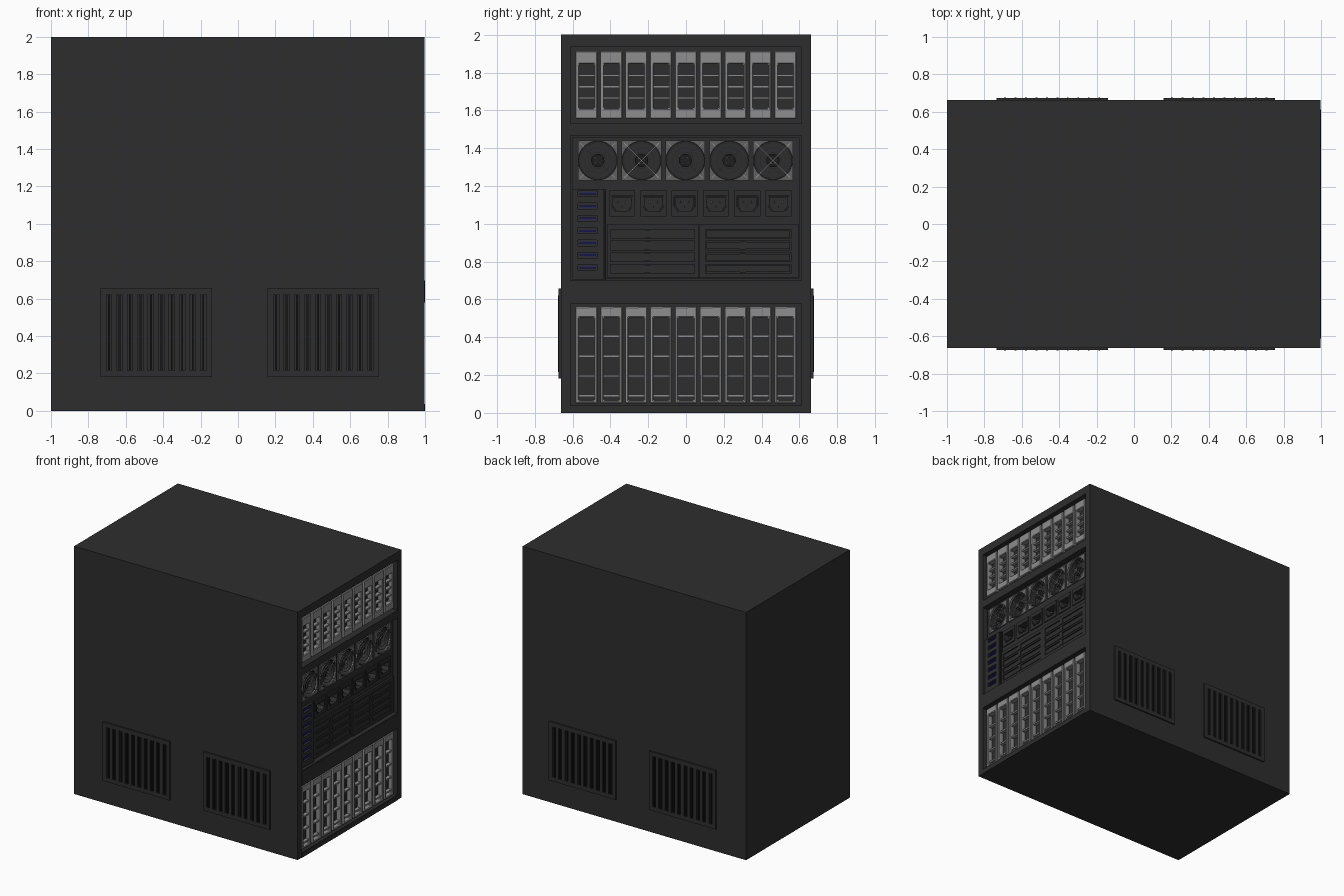
import bpy, bmesh, math
from mathutils import Matrix

if "Cube" in bpy.data.objects:
    bpy.data.objects.remove(bpy.data.objects["Cube"])


def material(name, r, g, b):
    m = bpy.data.materials.new(name)
    m.diffuse_color = (r, g, b, 1)
    m.use_nodes = True
    m.node_tree.nodes["Principled BSDF"].inputs["Base Color"].default_value = m.diffuse_color
    return m


DARK = material("dark_metal", 0.027, 0.027, 0.027)
BLACK = material("black", 0.01, 0.01, 0.01)
SILVER = material("silver", 0.27, 0.27, 0.27)
STEEL = material("steel", 0.12, 0.12, 0.12)
BLUE = material("blue", 0.015, 0.015, 0.5)

# (u, v, w) of a flat profile -> world, w pointing out of the face
RIGHT = Matrix(((0, 0, 1, 0), (1, 0, 0, 0), (0, 1, 0, 0), (0, 0, 0, 1)))
FRONT = Matrix(((1, 0, 0, 0), (0, 0, -1, 0), (0, 1, 0, 0), (0, 0, 0, 1)))


def rect(u0, u1, v0, v1):
    return [(u0, v0), (u1, v0), (u1, v1), (u0, v1)]


def circle(u, v, r, n=32):
    return [(u + r * math.cos(2 * math.pi * i / n), v + r * math.sin(2 * math.pi * i / n)) for i in range(n)]


def plate(name, loops, w0, w1, mat, face=RIGHT):
    """Extrude a filled outline (further loops are holes) from w0 to w1."""
    cu = bpy.data.curves.new(name, 'CURVE')
    cu.dimensions = '2D'
    cu.fill_mode = 'BOTH'
    cu.extrude = (w1 - w0) / 2
    for pts in loops:
        s = cu.splines.new('POLY')
        s.points.add(len(pts) - 1)
        for p, (u, v) in zip(s.points, pts):
            p.co = (u, v, 0, 1)
        s.use_cyclic_u = True
    tmp = bpy.data.objects.new(name + "_curve", cu)
    me = bpy.data.meshes.new_from_object(tmp)
    bpy.data.objects.remove(tmp)
    bpy.data.curves.remove(cu)
    me.transform(face @ Matrix.Translation((0, 0, (w0 + w1) / 2)))
    bm = bmesh.new()
    bm.from_mesh(me)
    bmesh.ops.remove_doubles(bm, verts=bm.verts, dist=1e-5)
    bmesh.ops.recalc_face_normals(bm, faces=bm.faces)
    for f in bm.faces:
        f.smooth = False
    bm.to_mesh(me)
    bm.free()
    me.materials.clear()
    me.materials.append(mat)
    ob = bpy.data.objects.new(name, me)
    bpy.context.collection.objects.link(ob)
    return ob


def array(ob, n, dy=0.0, dz=0.0):
    m = ob.modifiers.new("repeat", 'ARRAY')
    m.count = n
    m.use_relative_offset = False
    m.use_constant_offset = True
    m.constant_offset_displace = (0, dy, dz)
    return ob


# cabinet core and face frame with three bays
W, FLOOR, FACE = 0.662, 0.90, 0.996
plate("cabinet", [rect(-W, W, 0, 2)], -1, FLOOR, DARK)
bays = [(0.04, 0.577), (0.70, 1.468), (1.53, 1.935)]
plate("face_frame", [rect(-W, W, 0, 2)] + [rect(-0.612, 0.612, a, b) for a, b in bays], FLOOR, FACE, DARK)
plate("middle_crossbar", [rect(-0.612, 0.612, 0.58, 0.697)], FACE - 0.01, 1.0, DARK)
plate("base_crossbar", [rect(-0.612, 0.612, 0.0, 0.037)], FACE - 0.01, 1.0, DARK)

# drive sleds: nine per row, open windows with crossbars
PITCH, Y0 = 0.1315, -0.526


def sled_row(name, z0, z1, win0, win1, bars):
    frame = plate(name + "_sled", [rect(Y0 - 0.058, Y0 + 0.058, z0, z1),
                                   rect(Y0 - 0.041, Y0 + 0.041, win0, win1)], 0.93, 0.984, SILVER)
    b = frame.modifiers.new("bevel", 'BEVEL')
    b.width, b.segments, b.limit_method = 0.005, 1, 'ANGLE'
    array(frame, 9, PITCH)
    for i, z in enumerate(bars):
        array(plate(f"{name}_crossbar_{i}", [rect(Y0 - 0.043, Y0 + 0.043, z - 0.006, z + 0.006)],
                    0.945, 0.972, SILVER), 9, PITCH)
    array(plate(name + "_drive", [rect(Y0 - 0.042, Y0 + 0.042, win0, win1)], FLOOR, 0.945, DARK), 9, PITCH)


sled_row("upper", 1.555, 1.915, 1.61, 1.845, [1.665, 1.725, 1.785])
sled_row("lower", 0.05, 0.562, 0.065, 0.505, [0.09, 0.195, 0.30, 0.405])

# middle panel with fan, socket, port and slot openings
FAN_Y = [-0.467 + 0.2318 * i for i in range(5)]
SOCK_Y = [-0.338 + 0.1655 * i for i in range(6)]
SLOT_Z = [0.762 + 0.0615 * i for i in range(4)]
FZ, SZ, P = 1.335, 1.107, 0.962


def d_shape(y, k=1.0):
    pts = [(-0.05, 0.035), (-0.05, -0.012), (-0.03, -0.04), (0.03, -0.04), (0.05, -0.012), (0.05, 0.035)]
    return [(y + k * u, SZ + k * v) for u, v in pts]


holes = [circle(y, FZ, 0.099) for y in FAN_Y] + [d_shape(y) for y in SOCK_Y]
plate("middle_panel", [rect(-0.6, 0.6, 0.712, 1.457)] + holes, FLOOR, P, DARK)

# fans: corner plate, wire rings, diagonal spokes, hub
y = FAN_Y[0]
array(plate("fan_corner_plate", [rect(y - 0.105, y + 0.105, FZ - 0.105, FZ + 0.105), circle(y, FZ, 0.103)],
            P, P + 0.008, STEEL), 5, 0.2318)
for r in (0.096, 0.07, 0.045, 0.02):
    array(plate("fan_guard_ring", [circle(y, FZ, r), circle(y, FZ, r - 0.004)],
                P + 0.004, P + 0.010, SILVER), 5, 0.2318)
for s in (-1, 1):
    a, t = 0.092, 0.0016
    spoke = [(y - a - t, FZ - s * (a - t)), (y - a + t, FZ - s * (a + t)),
             (y + a + t, FZ + s * (a - t)), (y + a - t, FZ + s * (a + t))]
    array(plate("fan_guard_spoke", [spoke], P + 0.003, P + 0.009, SILVER), 5, 0.2318)
array(plate("fan_hub", [circle(y, FZ, 0.035, 24)], FLOOR, P - 0.01, BLACK), 5, 0.2318)

# power sockets: square surround, D-shaped lip, three pins
y = SOCK_Y[0]
array(plate("socket_surround", [rect(y - 0.069, y + 0.069, SZ - 0.069, SZ + 0.069), d_shape(y, 1.12)],
            P, P + 0.008, DARK), 6, 0.1655)
array(plate("socket_lip", [d_shape(y, 1.1), d_shape(y, 0.95)], P - 0.02, P + 0.012, DARK), 6, 0.1655)
for u, v in ((-0.022, 0.008), (0.022, 0.008), (0, -0.016)):
    array(plate("socket_pin", [rect(y + u - 0.003, y + u + 0.003, SZ + v - 0.007, SZ + v + 0.007)],
                FLOOR, P - 0.012, STEEL), 6, 0.1655)

# port column on the left of the middle bay
ports = [0.768 + 0.0652 * i for i in range(7)]
plate("port_column", [rect(-0.603, -0.435, 0.706, 1.182)] +
      [rect(-0.57, -0.47, z - 0.016, z + 0.016) for z in ports], P, P + 0.02, DARK)
plate("port_column_edge", [rect(-0.435, -0.422, 0.706, 1.182)], P, P + 0.012, BLACK)
array(plate("port_tongue", [rect(-0.563, -0.477, ports[0] - 0.004, ports[0] + 0.004)],
            P, P + 0.014, BLUE), 7, 0, 0.0652)

# two expansion slot groups with covers and latches
for name, o0, o1, s0, s1, latch, top in (("left", -0.417, 0.066, -0.40, 0.046, -0.205, P + 0.010),
                                         ("right", 0.07, 0.596, 0.103, 0.555, 0.30, P + 0.016)):
    plate(name + "_slot_group", [rect(o0, o1, 0.714, 0.998)] +
          [rect(s0, s1, z - 0.024, z + 0.024) for z in SLOT_Z], P, top, DARK)
    array(plate(name + "_slot_cover", [rect(s0 + 0.006, s1 - 0.006, SLOT_Z[0] - 0.018, SLOT_Z[0] + 0.018)],
                P, top - 0.003, DARK), 4, 0, 0.0615)
    array(plate(name + "_slot_latch", [rect(latch - 0.015, latch + 0.015, SLOT_Z[0] - 0.021, SLOT_Z[0] + 0.021)],
                P, top + 0.003, DARK), 4, 0, 0.0615)

# louvred vents low on both long sides
for i, cx in enumerate((-0.438, 0.456)):
    slots = [cx - 0.252 + 0.056 * k for k in range(10)]
    parts = [plate(f"vent_plate_{i}", [rect(cx - 0.298, cx + 0.298, 0.182, 0.657)] +
                   [rect(x - 0.014, x + 0.014, 0.215, 0.622) for x in slots], W, W + 0.012, DARK, FRONT)]
    for x in slots:
        fin = plate(f"vent_louvre_{i}", [rect(x - 0.005, x + 0.005, 0.215, 0.622)], W, W + 0.014, BLACK, FRONT)
        parts.append(fin)
    for ob in parts:
        m = ob.modifiers.new("both_sides", 'MIRROR')
        m.use_axis = (False, True, False)
